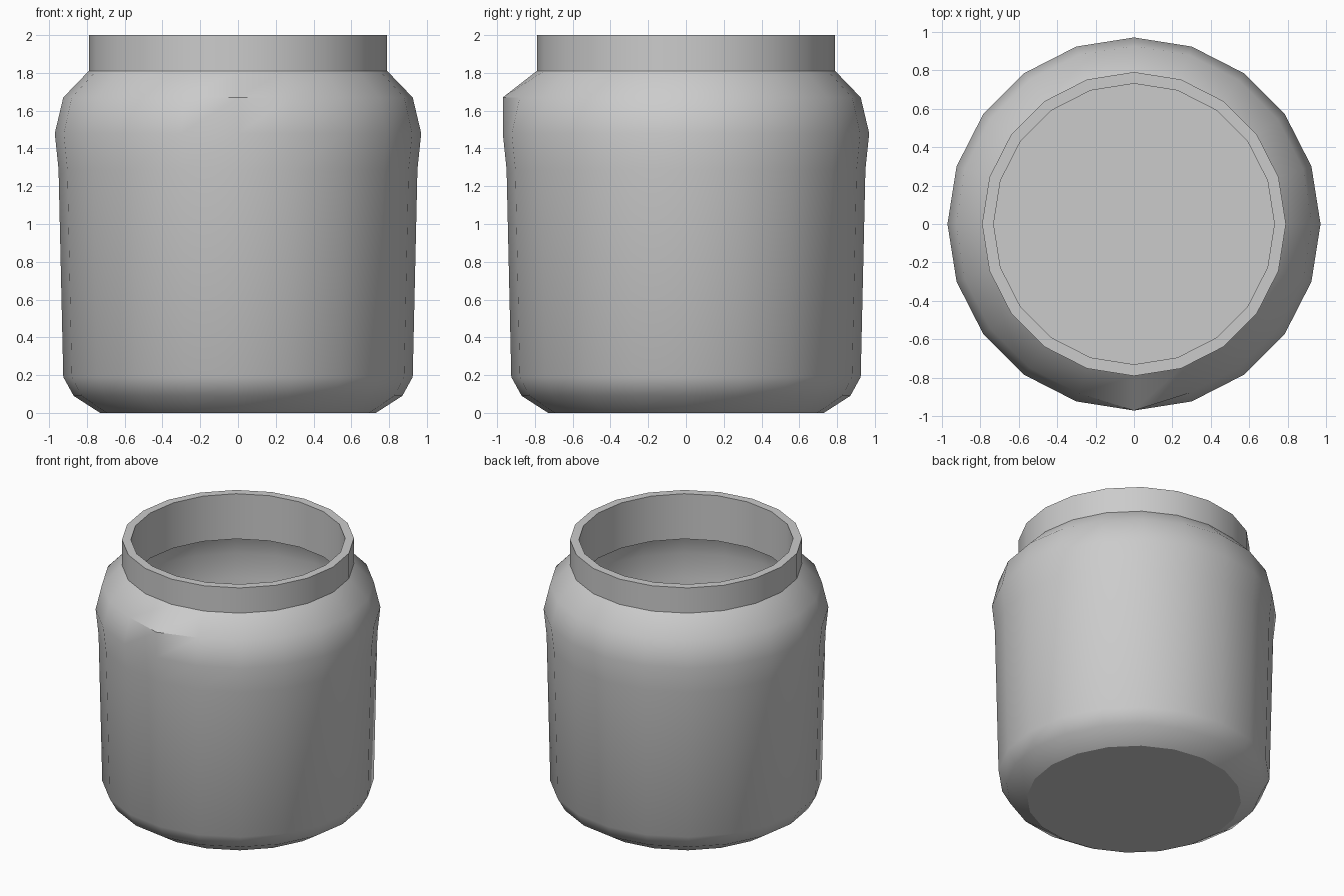
import bpy, bmesh, math

if "Cube" in bpy.data.objects:
    bpy.data.objects.remove(bpy.data.objects["Cube"])

SIDES = 20

# Jar profile (radius, height): outside from base to rim, then inside down to the floor
profile = [
    (0.73, 0.0), (0.87, 0.09), (0.925, 0.19), (0.95, 1.29), (0.97, 1.48),
    (0.925, 1.67), (0.79, 1.81), (0.79, 2.0),
    (0.73, 2.0), (0.73, 1.66), (0.86, 1.61), (0.91, 1.47), (0.89, 1.29),
    (0.87, 0.21), (0.82, 0.12), (0.73, 0.05),
]

bm = bmesh.new()
rings = []
for r, z in profile:
    rings.append([bm.verts.new((r * math.cos(2 * math.pi * i / SIDES),
                                r * math.sin(2 * math.pi * i / SIDES), z))
                  for i in range(SIDES)])
for a, b in zip(rings, rings[1:]):
    for i in range(SIDES):
        j = (i + 1) % SIDES
        bm.faces.new((a[i], a[j], b[j], b[i]))

# Underside and inner floor
bm.faces.new(rings[0][::-1])
bm.faces.new(rings[-1])

# Small bump on the front of the shoulder
rings[5][SIDES * 3 // 4].co.y = -0.97

bmesh.ops.recalc_face_normals(bm, faces=bm.faces[:])
mesh = bpy.data.meshes.new("jar")
bm.to_mesh(mesh)
bm.free()
jar = bpy.data.objects.new("jar", mesh)
bpy.context.collection.objects.link(jar)

# Smooth walls with crisp rim, neck and base edges
bpy.context.view_layer.objects.active = jar
jar.select_set(True)
bpy.ops.object.shade_smooth_by_angle(angle=math.radians(32))
